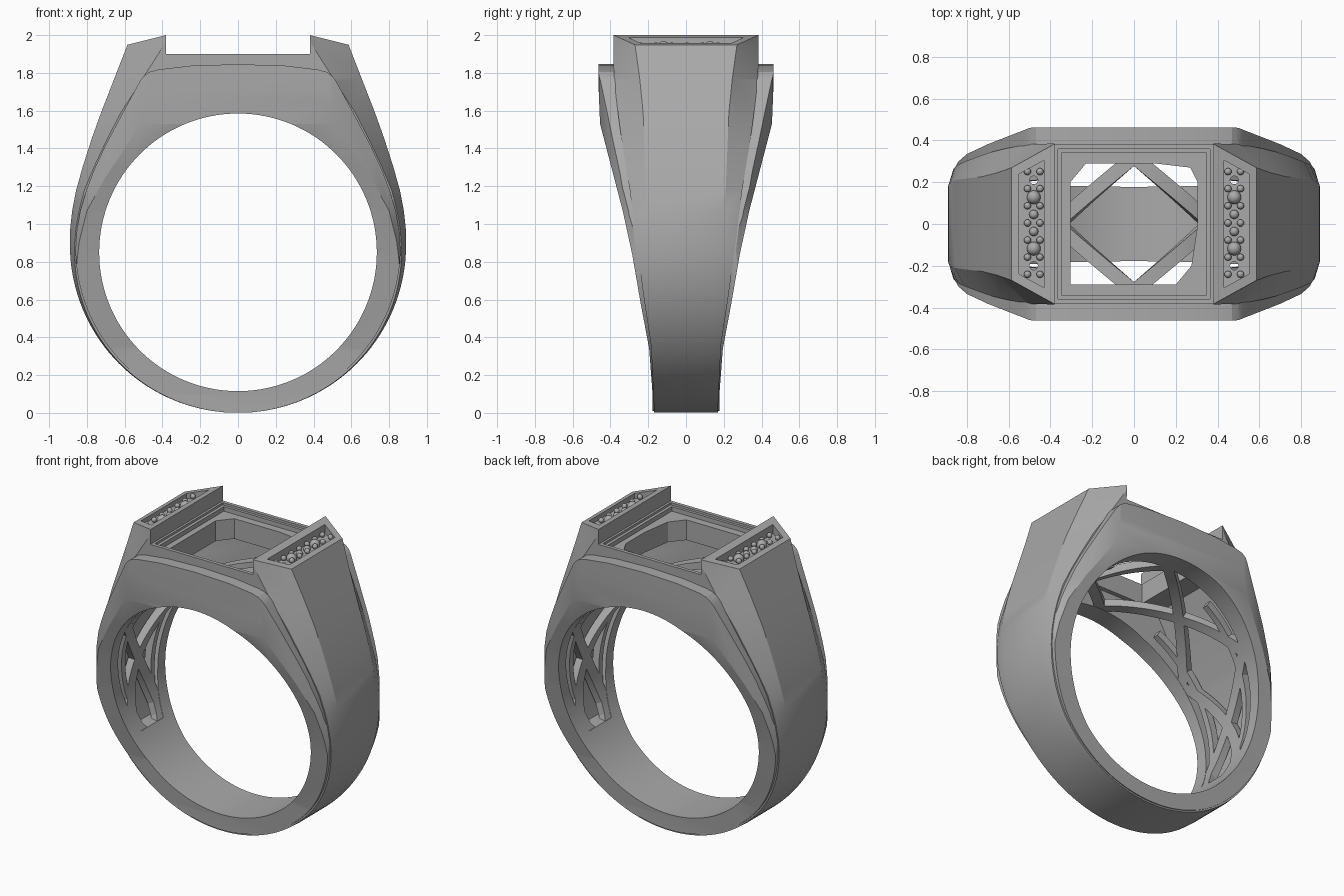
import bpy, bmesh, math
from mathutils import Vector

cube = bpy.data.objects.get("Cube")
if cube:
    bpy.data.objects.remove(cube, do_unlink=True)

metal = bpy.data.materials.new("grey_metal")
metal.use_nodes = True
metal.diffuse_color = (0.4, 0.4, 0.4, 1)
metal.node_tree.nodes["Principled BSDF"].inputs["Base Color"].default_value = (0.4, 0.4, 0.4, 1)

HOLE_R, HOLE_Z = 0.735, 0.85


def finish(bm, name):
    bmesh.ops.recalc_face_normals(bm, faces=bm.faces)
    mesh = bpy.data.meshes.new(name)
    bm.to_mesh(mesh)
    bm.free()
    ob = bpy.data.objects.new(name, mesh)
    bpy.context.collection.objects.link(ob)
    mesh.materials.append(metal)
    return ob


def loft(name, sections):
    """Closed solid through equal-sized rings of points."""
    bm = bmesh.new()
    rings = [[bm.verts.new(p) for p in section] for section in sections]
    for a, b in zip(rings, rings[1:]):
        for i in range(len(a)):
            j = (i + 1) % len(a)
            bm.faces.new((a[i], a[j], b[j], b[i]))
    bm.faces.new(rings[0])
    bm.faces.new(rings[-1])
    return finish(bm, name)


def prism(name, pts, axis, lo=-1.5, hi=1.5):
    """Extrude a 2D outline along one axis."""
    place = {"x": lambda a, b, h: (h, a, b),
             "y": lambda a, b, h: (a, h, b),
             "z": lambda a, b, h: (a, b, h)}[axis]
    return loft(name, [[place(a, b, h) for a, b in pts] for h in (lo, hi)])


def mirrored(half):
    return half + [(-a, b) for a, b in reversed(half) if a > 1e-6]


def quad_mirrored(corner):
    return mirrored([(x, -y) for x, y in reversed(corner)] + corner)


def circle(cx, cz, r, n):
    return [(cx + r * math.cos(math.tau * i / n), cz + r * math.sin(math.tau * i / n)) for i in range(n)]


def lower_arc(r, cz, n=36):
    """Right half of a circle, from the bottom up to its widest point."""
    return [(r * math.sin(math.pi / 2 * i / n), cz - r * math.cos(math.pi / 2 * i / n)) for i in range(n + 1)]


def rect(x, y):
    return [(-x, -y), (x, -y), (x, y), (-x, y)]


def at_height(table, z):
    """Interpolate a (value, height) table."""
    if z <= table[0][1]:
        return table[0][0]
    for (w0, z0), (w1, z1) in zip(table, table[1:]):
        if z <= z1:
            return w0 + (w1 - w0) * (z - z0) / (z1 - z0)
    return table[-1][0]


def boolean(target, tool, operation):
    mod = target.modifiers.new("bool", "BOOLEAN")
    mod.operation, mod.object, mod.solver = operation, tool, "EXACT"
    bpy.ops.object.select_all(action="DESELECT")
    bpy.context.view_layer.objects.active = target
    target.select_set(True)
    bpy.ops.object.modifier_apply(modifier=mod.name)
    bpy.data.objects.remove(tool, do_unlink=True)


# Outer flanks of the band
flank_front = lower_arc(0.86, 0.87) + [
    (0.853, 0.97), (0.835, 1.07), (0.806, 1.17), (0.765, 1.28), (0.705, 1.41),
    (0.61, 1.59), (0.52, 1.755), (0.5, 1.782), (0.47, 1.805), (0.42, 1.818), (0.25, 1.838), (0, 1.846)]
flank_side = [(0.175, -0.1), (0.177, 0.1), (0.195, 0.34), (0.24, 0.58), (0.285, 0.84),
              (0.335, 1.07), (0.395, 1.3), (0.455, 1.53), (0.462, 1.7), (0.462, 2.1)]
flank_top = [(0.88, 0.22), (0.86, 0.265), (0.84, 0.3), (0.8, 0.335), (0.7, 0.382), (0.5, 0.46), (0.46, 0.465)]
ring = prism("ring_body", mirrored(flank_front), "y")
boolean(ring, prism("side_cut", mirrored(flank_side), "x"), "INTERSECT")
boolean(ring, prism("top_cut", quad_mirrored(flank_top), "z", -1, 3), "INTERSECT")

# Raised core: sections with bevels that widen towards the shoulders
core_front = lower_arc(0.89, 0.89)[1:] + [
    (0.888, 0.98), (0.878, 1.07), (0.857, 1.18), (0.82, 1.31), (0.775, 1.45), (0.725, 1.59),
    (0.655, 1.77), (0.585, 1.95), (0.56, 2.05)]
core_side = [(0.168, 0), (0.185, 0.36), (0.222, 0.6), (0.26, 0.88), (0.3, 1.2), (0.35, 1.5), (0.385, 1.8)]
core_ridge = [(0.12, 0), (0.14, 0.55), (0.21, 1.18), (0.23, 1.66), (0.27, 1.95)]
bevel_depth = [(0.002, 0), (0.012, 0.55), (0.025, 0.9), (0.045, 1.2), (0.1, 1.57), (0.195, 1.95)]
sections = []
for x, z in core_front:
    corner = [(x, at_height(core_ridge, z)), (x - at_height(bevel_depth, z), at_height(core_side, z))]
    sections.append([(px, py, z) for px, py in quad_mirrored(corner)])
core = loft("core", sections)
boolean(core, prism("roof", mirrored([(1.2, -1), (1.2, 1.795), (0.38, 2.0)]), "y"), "INTERSECT")
boolean(ring, core, "UNION")

# Hollow inside, finger hole, and stepped stone seat
hollow_width = [(0.12, 0.48), (0.19, 0.75), (0.24, 1.0), (0.28, 1.25), (0.32, 1.5), (0.32, 1.72)]
cavity = prism("cavity", mirrored([(0.73, 0.48), (0.79, 0.7), (0.805, 0.95), (0.73, 1.18),
                                   (0.6, 1.45), (0.45, 1.72)]), "y")
boolean(cavity, prism("cavity_side", mirrored(hollow_width), "x"), "INTERSECT")
boolean(ring, cavity, "DIFFERENCE")
boolean(ring, prism("finger_hole", circle(0, HOLE_Z, HOLE_R, 128), "y"), "DIFFERENCE")
boolean(ring, prism("shoulder_gap", rect(0.38, 1), "z", 1.9, 2.3), "DIFFERENCE")
boolean(ring, prism("seat_lip", rect(0.365, 0.36), "z", 1.885, 2.3), "DIFFERENCE")
boolean(ring, prism("seat_ledge", rect(0.345, 0.342), "z", 1.855, 2.3), "DIFFERENCE")
window = [(-0.305, -0.29), (0.2, -0.29), (0.275, -0.2), (0.305, 0), (0.305, 0.2), (0.27, 0.27),
          (0.1, 0.29), (-0.23, 0.29), (-0.305, 0.2)]
boolean(ring, prism("window", window, "z", 1.64, 2.3), "DIFFERENCE")

# Small stone trays on the shoulders, drilled at both ends
SEATS = [0.21 - 0.082 * i for i in range(6)]
for s in (1, -1):
    tray = [(s * 0.43, -0.305), (s * 0.55, -0.24), (s * 0.55, 0.24), (s * 0.43, 0.305)]
    boolean(ring, prism("tray", tray, "z", 1.925, 2.3), "DIFFERENCE")
    for y in (SEATS[0], SEATS[-1]):
        boolean(ring, prism("drill", circle(s * 0.48, y, 0.02, 16), "z", 1.5, 2.3), "DIFFERENCE")


def strip(name, path, start, end, width, steps=80):
    """Bar bent along the finger hole; path gives y as a share of the hollow's width."""
    rings = []
    for i in range(steps + 1):
        a = start + (end - start) * i / steps
        y = path(a) * at_height(hollow_width, HOLE_Z + HOLE_R * math.cos(a))
        rings.append([(r * math.sin(a), y + d * width / 2, HOLE_Z + r * math.cos(a))
                      for r, d in ((0.737, -1), (0.737, 1), (0.785, 1), (0.785, -1))])
    return loft(name, rings)


# Crossed lattice and long rails lining the hollow
parts = [ring]
for s in (1, -1):
    zigzag = lambda a, s=s: s * (2 * abs(a % 2 - 1) - 1)
    parts.append(strip("lattice_zigzag", zigzag, -2.1, 2.1, 0.085, 126))
    for e in (1, -1):
        parts.append(strip("lattice_rail", lambda a, s=s: s * 0.74, e * 0.52, e * 2.12, 0.04))


# Round stones and their prongs
def ball(name, x, y, z, r):
    bm = bmesh.new()
    bmesh.ops.create_uvsphere(bm, u_segments=16, v_segments=10, radius=r)
    bmesh.ops.translate(bm, verts=bm.verts, vec=Vector((x, y, z)))
    parts.append(finish(bm, name))


for s in (1, -1):
    for y, r in zip(SEATS[1:5], (0.033, 0.022, 0.022, 0.033)):
        ball("shoulder_stone", s * 0.48, y, 1.935, r)
    for i in range(7):
        for dx in (-0.03, 0.03):
            ball("prong", s * 0.48 + dx, SEATS[0] + 0.041 - 0.082 * i, 1.945, 0.017)

# Smooth curved faces, keep edges crisp
bpy.ops.object.select_all(action="DESELECT")
for ob in parts:
    ob.select_set(True)
bpy.context.view_layer.objects.active = ring
bpy.ops.object.shade_smooth_by_angle(angle=math.radians(22))
